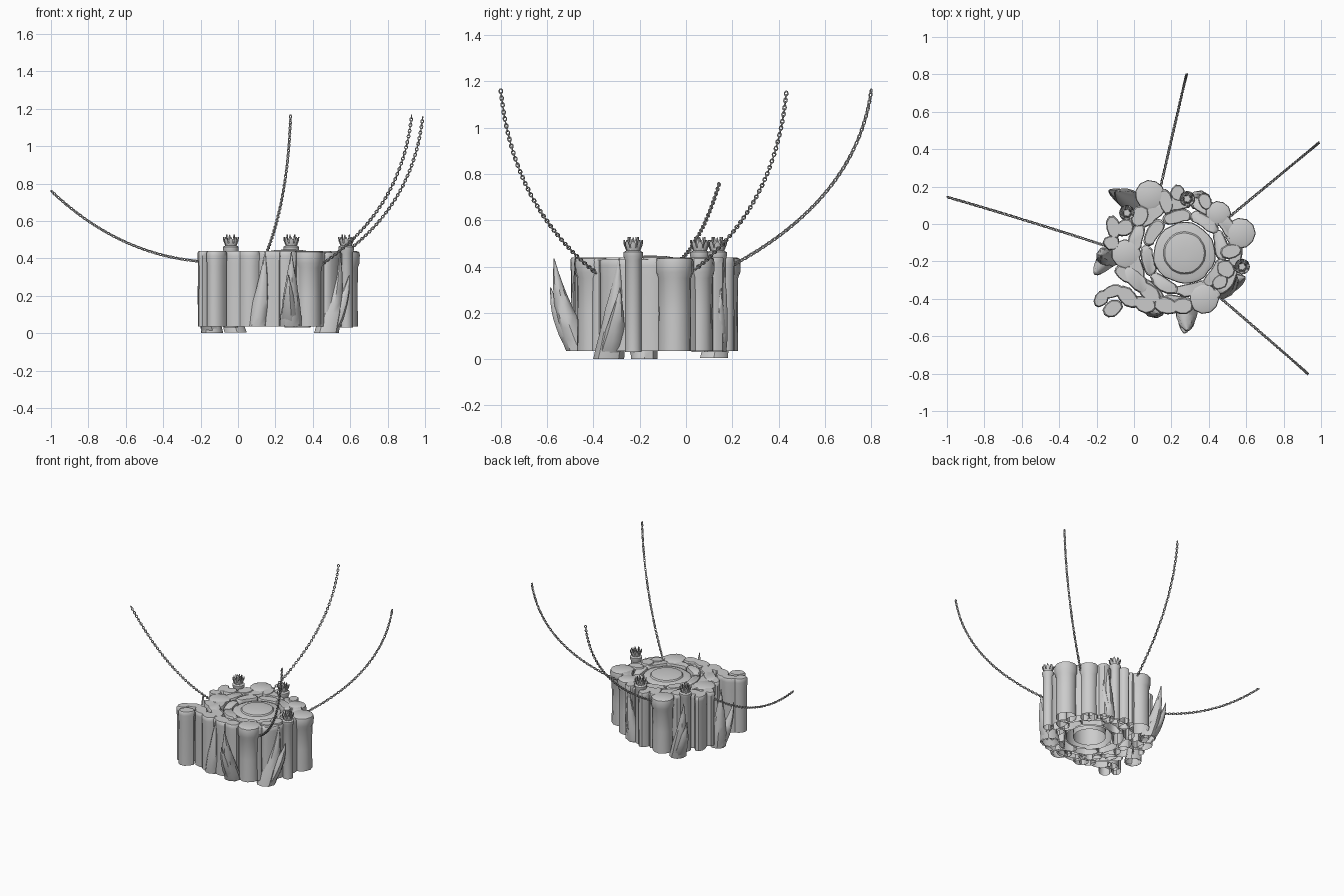
import bpy, bmesh, math, random
from mathutils import Vector, Matrix

random.seed(4)
cube = bpy.data.objects.get("Cube")
if cube:
    bpy.data.objects.remove(cube, do_unlink=True)

stone = bpy.data.materials.new("pale grey stone")
stone.use_nodes = True
GREY = (0.6, 0.6, 0.6, 1)
stone.diffuse_color = GREY
stone.node_tree.nodes["Principled BSDF"].inputs["Base Color"].default_value = GREY

MID = Vector((0.27, -0.155, 0))
LOW, TOP = 0.035, 0.44


def finish(name, bm, angle=40):
    mesh = bpy.data.meshes.new(name)
    bm.to_mesh(mesh)
    bm.free()
    mesh.materials.append(stone)
    ob = bpy.data.objects.new(name, mesh)
    bpy.context.collection.objects.link(ob)
    bpy.ops.object.select_all(action="DESELECT")
    ob.select_set(True)
    bpy.context.view_layer.objects.active = ob
    bpy.ops.object.shade_smooth_by_angle(angle=math.radians(angle))


def loft(bm, rings):
    """Skin a stack of point rings, hollow below and capped above."""
    loops = [[bm.verts.new(p) for p in ring] for ring in rings]
    for a, b in zip(loops, loops[1:]):
        for i in range(len(a)):
            j = (i + 1) % len(a)
            bm.faces.new((a[i], a[j], b[j], b[i]))
    bm.faces.new(loops[-1])


# Pillar side shapes: (scale, fraction of height)
PLAIN = [(0.96, 0), (0.95, 0.8), (1, 0.93), (0.98, 0.98), (0.86, 1)]
CAPPED = [(0.88, 0), (0.86, 0.4), (0.88, 0.78), (0.99, 0.84), (1, 0.95), (0.96, 0.985), (0.78, 1)]


def pillar(name, outline, shape=PLAIN, top=TOP):
    centre = sum(outline, Vector()) / len(outline)
    rings = []
    for s, f in shape:
        z = Vector((0, 0, LOW + (top - LOW) * f))
        rings.append([centre + (p - centre) * s + z for p in outline])
    bm = bmesh.new()
    loft(bm, rings)
    finish(name, bm)


def oval(x, y, rx, ry, turn=0, n=12, rough=0.06):
    spin = Matrix.Rotation(math.radians(turn), 3, "Z")
    pts = []
    for i in range(n):
        u = math.tau * i / n
        k = 1 + random.uniform(-rough, rough)
        pts.append(Vector((x, y, 0)) + spin @ Vector((rx * k * math.cos(u), ry * k * math.sin(u), 0)))
    return pts


def bean(angle, half, radius, depth, n=16):
    """Outline bent around the middle of the platform."""
    pts = []
    for i in range(n):
        u = -math.tau * i / n
        c, s = math.cos(u), math.sin(u)
        a = angle + half * math.copysign(abs(c) ** 0.7, c)
        r = radius + depth * math.copysign(abs(s) ** 0.7, s) + random.uniform(-0.004, 0.004)
        pts.append(MID + Vector((r * math.cos(a), r * math.sin(a), 0)))
    return pts


# Central disc and its wavy collar
pillar("centre_collar", oval(MID.x, MID.y, 0.168, 0.163, n=28, rough=0.035), top=0.43)
pillar("centre_disc", oval(MID.x, MID.y, 0.118, 0.118, n=32, rough=0.015),
       [(0.95, 0), (1, 0.95), (0.9, 0.985), (0.6, 1), (0.2, 1.005)], top=0.445)

# Petal rings: pieces, radius, half depth, start angle
for ring, (count, radius, depth, start) in enumerate([(8, 0.202, 0.036, 0.2), (11, 0.272, 0.038, 0.0)]):
    for i in range(count):
        a = start + math.tau * i / count
        half = math.pi / count * random.uniform(1.0, 1.1)
        pillar(f"petal_pillar_{ring}_{i}", bean(a, half, radius, depth), top=TOP - random.uniform(0, 0.01))

# Round capped pillars on the rim
for i, (x, y, r) in enumerate([(0.085, 0.155, 0.08), (0.45, 0.055, 0.068), (0.568, -0.05, 0.082),
                               (0.375, -0.4, 0.08), (-0.042, -0.16, 0.08)]):
    pillar(f"round_pillar_{i}", oval(x, y, r, r, n=11, rough=0.02), CAPPED)

# Small irregular pillars filling the outline
for i, (x, y, rx, ry, turn) in enumerate([
        (-0.112, -0.452, 0.06, 0.042, 35), (-0.175, -0.4, 0.035, 0.052, -30), (-0.035, -0.39, 0.075, 0.045, -45),
        (-0.115, -0.36, 0.06, 0.035, 25), (0.01, -0.3, 0.095, 0.045, -45), (0.06, -0.43, 0.065, 0.045, -20),
        (0.08, -0.365, 0.08, 0.045, -40), (0.17, -0.435, 0.07, 0.045, -15), (0.26, -0.44, 0.06, 0.045, 5),
        (-0.11, -0.02, 0.04, 0.065, 10), (-0.05, -0.02, 0.055, 0.045, 40), (0.03, 0.04, 0.05, 0.06, -30),
        (0.17, 0.12, 0.04, 0.07, 10), (0.235, 0.165, 0.04, 0.045, 0), (0.38, 0.12, 0.035, 0.05, 20),
        (0.52, -0.145, 0.06, 0.04, 10), (0.49, -0.24, 0.055, 0.045, -40), (-0.12, -0.1, 0.045, 0.04, 0),
        (-0.05, -0.27, 0.065, 0.035, -35), (0.46, -0.31, 0.045, 0.04, 30)]):
    pillar(f"small_pillar_{i}", oval(x, y, rx, ry, turn, n=10, rough=0.08))

# Slim pillars ending in a crown of pointed leaves
for i, (x, y) in enumerate([(-0.038, 0.06), (0.285, 0.135), (0.578, -0.228)]):
    bm = bmesh.new()
    rings = []
    for r, z in [(0.036, 0.03), (0.036, 0.43), (0.042, 0.445), (0.042, 0.462), (0.028, 0.47),
                 (0.028, 0.48), (0.018, 0.49)]:
        rings.append([p + Vector((0, 0, z)) for p in oval(x, y, r, r, n=12, rough=0)])
    loft(bm, rings)
    for tier, (count, r0, r1, h) in enumerate([(8, 0.025, 0.037, 0.515), (5, 0.012, 0.02, 0.528)]):
        for k in range(count):
            spin = Matrix.Rotation(math.tau * (k + tier / 2) / count, 3, "Z")
            leaf = []
            for r, w, z in [(r0, 0.009, 0.465), (r1, 0.012, 0.495), (r1 + 0.002, 0.001, h)]:
                leaf.append([Vector((x, y, z)) + spin @ Vector((r + dx * 0.004, dy * w, 0))
                             for dx, dy in [(1, 0), (0, 1), (-1, 0), (0, -1)]])
            loft(bm, leaf)
    finish(f"crowned_pillar_{i}", bm)


def bezier(a, b, c, t):
    return a * (1 - t) ** 2 + b * 2 * t * (1 - t) + c * t * t


def horn(bm, base, tip, radius):
    """Curved spike that leans out, then rises to its tip."""
    bend = base.lerp(tip, 0.8)
    bend.z = (base.z + tip.z) / 2
    rings = []
    for s in range(9):
        t = s / 8
        c = bezier(base, bend, tip, t)
        r = max(radius * (1 - t ** 1.4), 0.002)
        rings.append([p + Vector((0, 0, c.z)) for p in oval(c.x, c.y, r, r, n=9, rough=0.04)])
    loft(bm, rings)


# Pronged horns: base, radius, then x and y of the long and the short tip
for i, (x, y, z, r, *tips) in enumerate([
        (0.28, -0.46, 0.035, 0.06, 0.285, -0.57, 0.27, -0.585),
        (0.1, -0.445, 0.035, 0.055, 0.145, -0.475, 0.13, -0.48),
        (0.47, -0.335, 0, 0.068, 0.545, -0.29, 0.595, -0.285),
        (-0.14, -0.18, 0, 0.06, -0.175, -0.17, -0.21, -0.27),
        (-0.015, 0.12, 0.005, 0.06, -0.1, 0.17, -0.135, 0.18),
        (0.34, 0.125, 0.03, 0.05, 0.37, 0.16, 0.4, 0.15)]):
    bm = bmesh.new()
    base = Vector((x, y, z))
    horn(bm, base, Vector((tips[0], tips[1], 0.435)), r)
    horn(bm, base, Vector((tips[2], tips[3], 0.31)), r * 0.85)
    finish(f"pronged_horn_{i}", bm)


def chain(name, a, b, c, pitch=0.0155):
    a, b, c = Vector(a), Vector(b), Vector(c)
    path = [bezier(a, b, c, k / 400) for k in range(401)]
    bm = bmesh.new()
    travelled, link = pitch, 0
    for p, q in zip(path, path[1:]):
        travelled += (q - p).length
        if travelled < pitch:
            continue
        travelled -= pitch
        # Local x runs along the chain; every other link is turned
        turn = (q - p).to_track_quat("X", "Z").to_matrix().to_4x4()
        turn = Matrix.Translation(p) @ turn @ Matrix.Rotation(math.pi / 4 + math.pi / 2 * (link % 2), 4, "X")
        link += 1
        grid = []
        for i in range(10):
            u = math.tau * i / 10
            row = []
            for j in range(5):
                v = math.tau * j / 5
                out = 1 + 0.4 * math.cos(v)
                pos = Vector((0.0095 * math.cos(u) * out, 0.0072 * math.sin(u) * out, 0.003 * math.sin(v)))
                row.append(bm.verts.new(turn @ pos))
            grid.append(row)
        for i in range(10):
            for j in range(5):
                n, m = (i + 1) % 10, (j + 1) % 5
                bm.faces.new((grid[i][j], grid[n][j], grid[n][m], grid[i][m]))
    finish(name, bm, 80)


# Four hanging chains
chain("back_chain", (0.14, 0.19, 0.4), (0.265, 0.735, 0.69), (0.281, 0.8, 1.16))
chain("left_back_chain", (0.5, 0.03, 0.38), (0.935, 0.39, 0.66), (0.988, 0.434, 1.16))
chain("left_front_chain", (0.45, -0.385, 0.37), (0.875, -0.75, 0.66), (0.928, -0.8, 1.16))
chain("right_chain", (-0.11, -0.13, 0.38), (-0.6, 0.03, 0.385), (-0.995, 0.143, 0.757))
